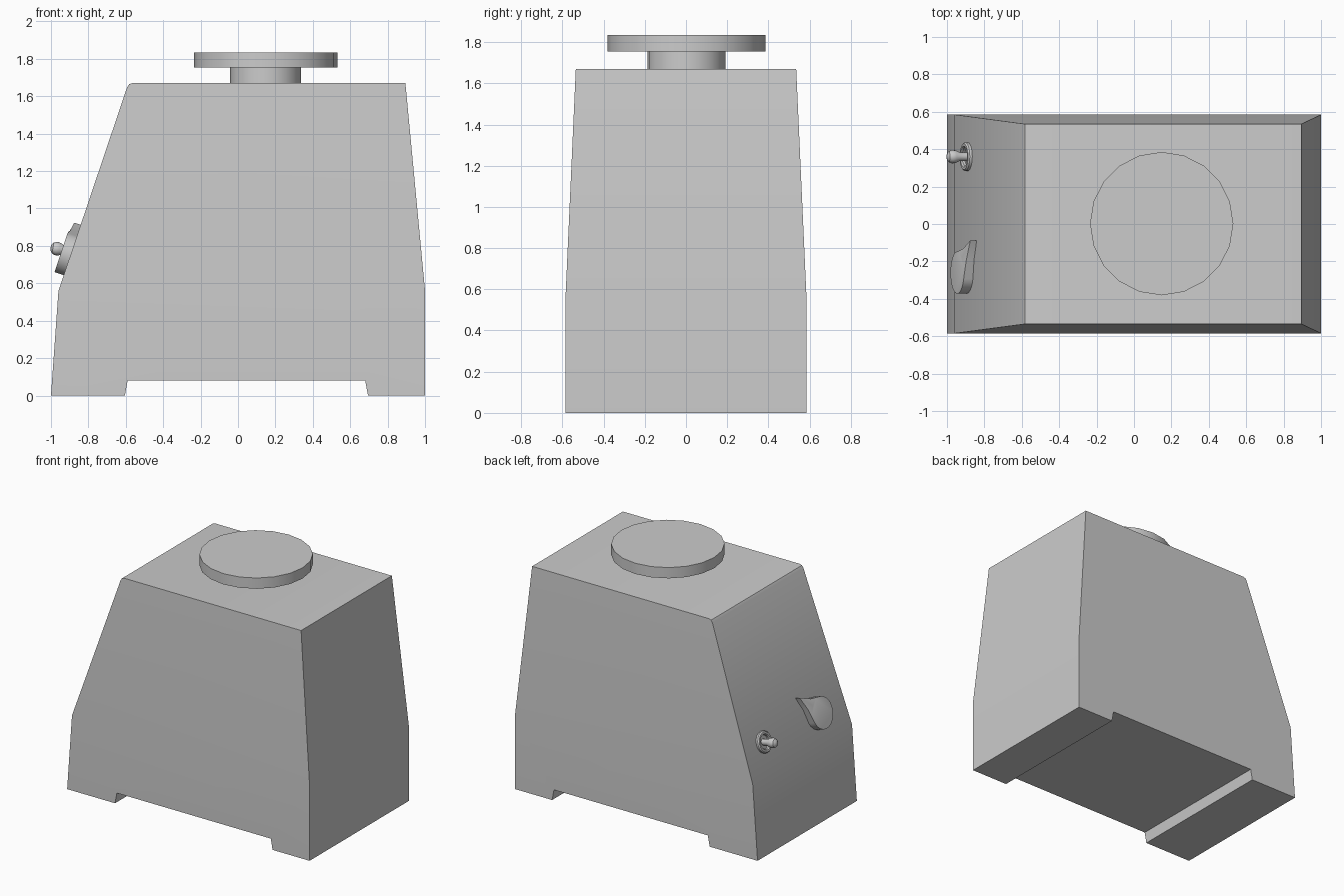
import bpy, bmesh
from math import pi, sin, cos, radians
from mathutils import Vector, Matrix

if "Cube" in bpy.data.objects:
    bpy.data.objects.remove(bpy.data.objects["Cube"])


def finish(name, bm, matrix=Matrix()):
    bmesh.ops.remove_doubles(bm, verts=bm.verts, dist=1e-5)
    bmesh.ops.recalc_face_normals(bm, faces=bm.faces)
    bm.transform(matrix)
    mesh = bpy.data.meshes.new(name)
    bm.to_mesh(mesh)
    bm.free()
    ob = bpy.data.objects.new(name, mesh)
    bpy.context.collection.objects.link(ob)
    bpy.ops.object.select_all(action='DESELECT')
    ob.select_set(True)
    bpy.context.view_layer.objects.active = ob
    bpy.ops.object.shade_smooth_by_angle(angle=radians(30))
    return ob


def lathe(name, profile, sides, matrix, closed=False):
    """Spin (radius, height) points around local z."""
    bm = bmesh.new()
    vs = [bm.verts.new((r, 0, h)) for r, h in profile]
    pairs = list(zip(vs, vs[1:])) + ([(vs[-1], vs[0])] if closed else [])
    es = [bm.edges.new(p) for p in pairs]
    bmesh.ops.spin(bm, geom=vs + es, cent=(0, 0, 0), axis=(0, 0, 1),
                   angle=2 * pi, steps=sides, use_merge=True)
    return finish(name, bm, matrix)


# Housing: lower block with feet, tapered upper block
FOLD, TOP = 0.56, 1.67
lower = [(-.96, FOLD), (-1, 0), (-.605, 0), (-.59, .08), (.68, .08),
         (.695, 0), (1, 0), (1, FOLD)]
upper = [(1, FOLD), (.895, TOP), (-.565, TOP), (-.582, 1.664),
         (-.593, 1.648), (-.96, FOLD)]


def half_width(z):
    return .585 - .05 * max(0, (z - FOLD) / (TOP - FOLD))


bm = bmesh.new()
for outline in (lower, upper):
    sides = [[bm.verts.new((x, s * half_width(z), z)) for x, z in outline]
             for s in (-1, 1)]
    for side in sides:
        bm.faces.new(side)
    a, b = sides
    for i in range(len(outline) - 1):
        bm.faces.new((a[i], a[i + 1], b[i + 1], b[i]))
finish("housing", bm)

# Drive hub and round plate on top
PLATE = Matrix.Translation((.148, .002, 0))
lathe("drive_hub", [(0, 1.66), (.19, 1.66), (.19, 1.76), (0, 1.76)], 20, PLATE)
lathe("top_plate", [(0, 1.755), (.383, 1.755), (.383, 1.835), (0, 1.835)], 20, PLATE)

# Frame of the sloped control panel: local y runs up the slope, z points out
up = Vector((.367, 0, 1.088)).normalized()
out = Vector((-up.z, 0, up.x))


def on_panel(y, z):
    x = -.96 + (z - FOLD) * up.x / up.z
    m = Matrix((Vector((0, -1, 0)), up, out)).transposed().to_4x4()
    return Matrix.Translation((x, y, z)) @ m


# Pointer knob: raised disc with a lower tapering pointer
R, TIP, HIGH, LOW = .113, .243, .052, .036
bm = bmesh.new()
arc = [radians(62 + i * 236 / 18) for i in range(19)]
rim = [(R * cos(a), R * sin(a)) for a in arc]
ends = [(.14, -.04), (TIP, 0), (.14, .04)]
base = [bm.verts.new((x, y, 0)) for x, y in rim + ends]
top = [bm.verts.new((x, y, HIGH)) for x, y in rim]
top += [bm.verts.new((x, y, h)) for (x, y), h in zip(ends, (.043, LOW, .043))]
front = [bm.verts.new((R * cos(radians(a)), R * sin(radians(a)), HIGH))
         for a in (-31, 0, 31)]
n = len(base)
bm.faces.new(base)
for i in range(n):
    j = (i + 1) % n
    bm.faces.new((base[i], base[j], top[j], top[i]))
bm.faces.new(top[:19] + front)
low, tip, high = top[19:]
for f in ((top[18], low, front[0]), (low, front[1], front[0]), (low, tip, front[1]),
          (tip, high, front[1]), (high, front[2], front[1]), (high, top[0], front[2])):
    bm.faces.new(f)
finish("pointer_knob", bm, on_panel(-.26, .75) @ Matrix.Rotation(radians(135), 4, 'Z'))

# Toggle switch: collar ring and ball-ended lever
switch = on_panel(.36, .77)
lathe("switch_collar", [(.05, -.005), (.077, -.005), (.077, .014), (.07, .022),
                        (.056, .022), (.05, .014)], 20, switch, closed=True)
lathe("switch_lever", [(0, -.01), (.022, -.01), (.024, .045), (.034, .066),
                       (.036, .085), (.03, .102), (.016, .112), (0, .115)], 16,
      switch @ Matrix.Rotation(radians(8), 4, 'X'))
